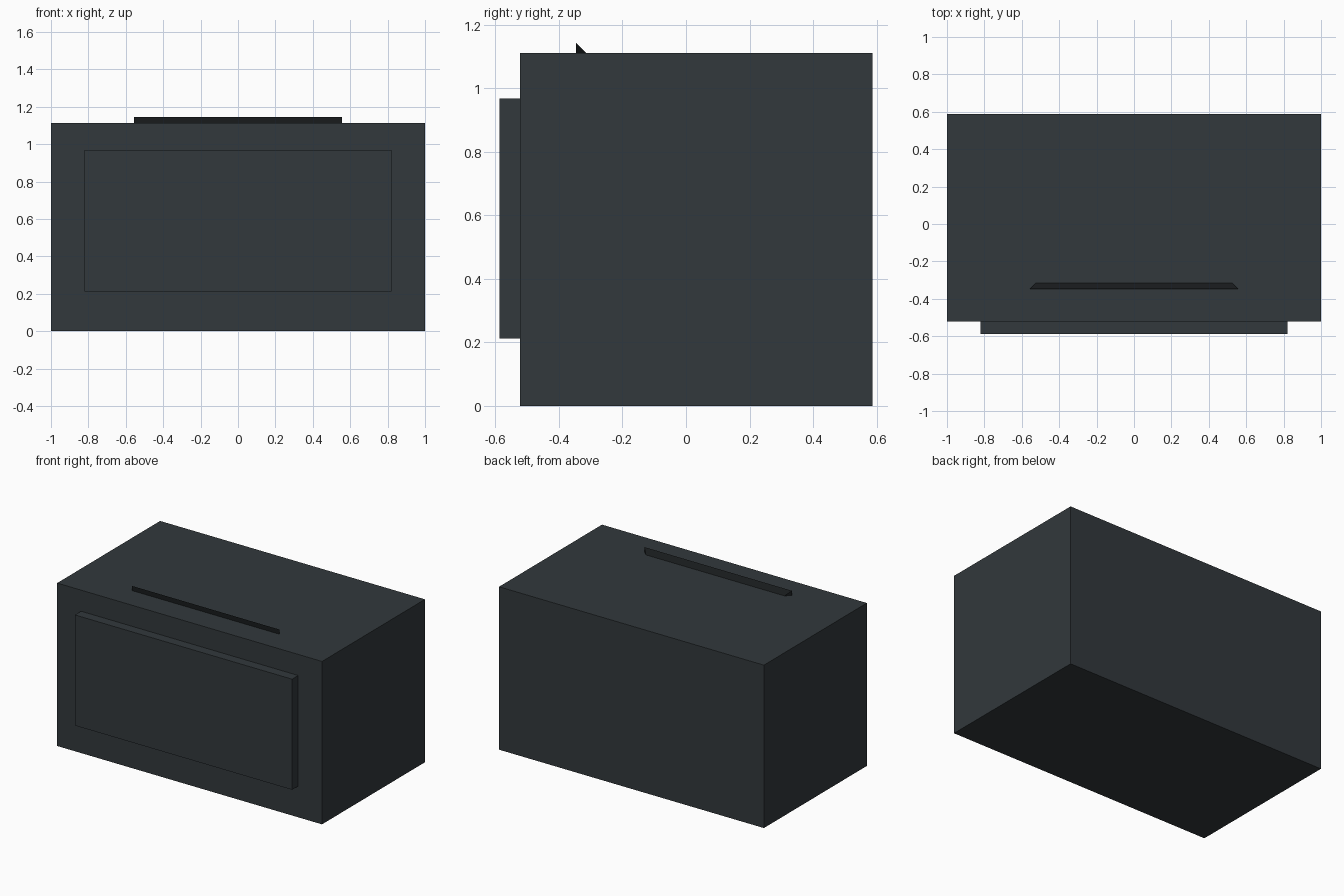
import bpy, bmesh

if "Cube" in bpy.data.objects:
    bpy.data.objects.remove(bpy.data.objects["Cube"])


def material(name, rgba):
    m = bpy.data.materials.new(name)
    m.diffuse_color = rgba
    m.use_nodes = True
    m.node_tree.nodes["Principled BSDF"].inputs["Base Color"].default_value = m.diffuse_color
    return m


def solid(name, verts, faces, mat):
    me = bpy.data.meshes.new(name)
    me.from_pydata(verts, [], faces)
    bm = bmesh.new()
    bm.from_mesh(me)
    bmesh.ops.recalc_face_normals(bm, faces=bm.faces)
    bm.to_mesh(me)
    bm.free()
    me.materials.append(mat)
    ob = bpy.data.objects.new(name, me)
    bpy.context.collection.objects.link(ob)
    return ob


def box(name, half_x, y0, y1, z0, z1, mat):
    verts = [(x, y, z) for x in (-half_x, half_x) for y in (y0, y1) for z in (z0, z1)]
    faces = [(0, 1, 3, 2), (4, 6, 7, 5), (0, 4, 5, 1), (2, 3, 7, 6), (0, 2, 6, 4), (1, 5, 7, 3)]
    return solid(name, verts, faces, mat)


dark = material("dark_shell", (0.032, 0.04, 0.045, 1))
panel = material("panel_tint", (0.032, 0.04, 0.045, 0.91))
black = material("black_trim", (0.009, 0.011, 0.012, 1))

# Main casing and raised front panel
BACK, FRONT, TOP = 0.588, -0.522, 1.112
box("casing", 1.0, FRONT, BACK, 0, TOP, dark)
box("front_panel", 0.82, -0.588, FRONT, 0.213, 0.968, panel)

# Wedge ridge on top: upright front, sloped back with angled ends
w, d, yf = 0.556, 0.032, -0.347
solid("top_ridge",
      [(-w, yf, TOP), (w, yf, TOP), (w, yf, TOP + d), (-w, yf, TOP + d),
       (-w + d, yf + d, TOP), (w - d, yf + d, TOP)],
      [(0, 1, 2, 3), (3, 2, 5, 4), (0, 3, 4), (1, 5, 2), (0, 4, 5, 1)], black)
